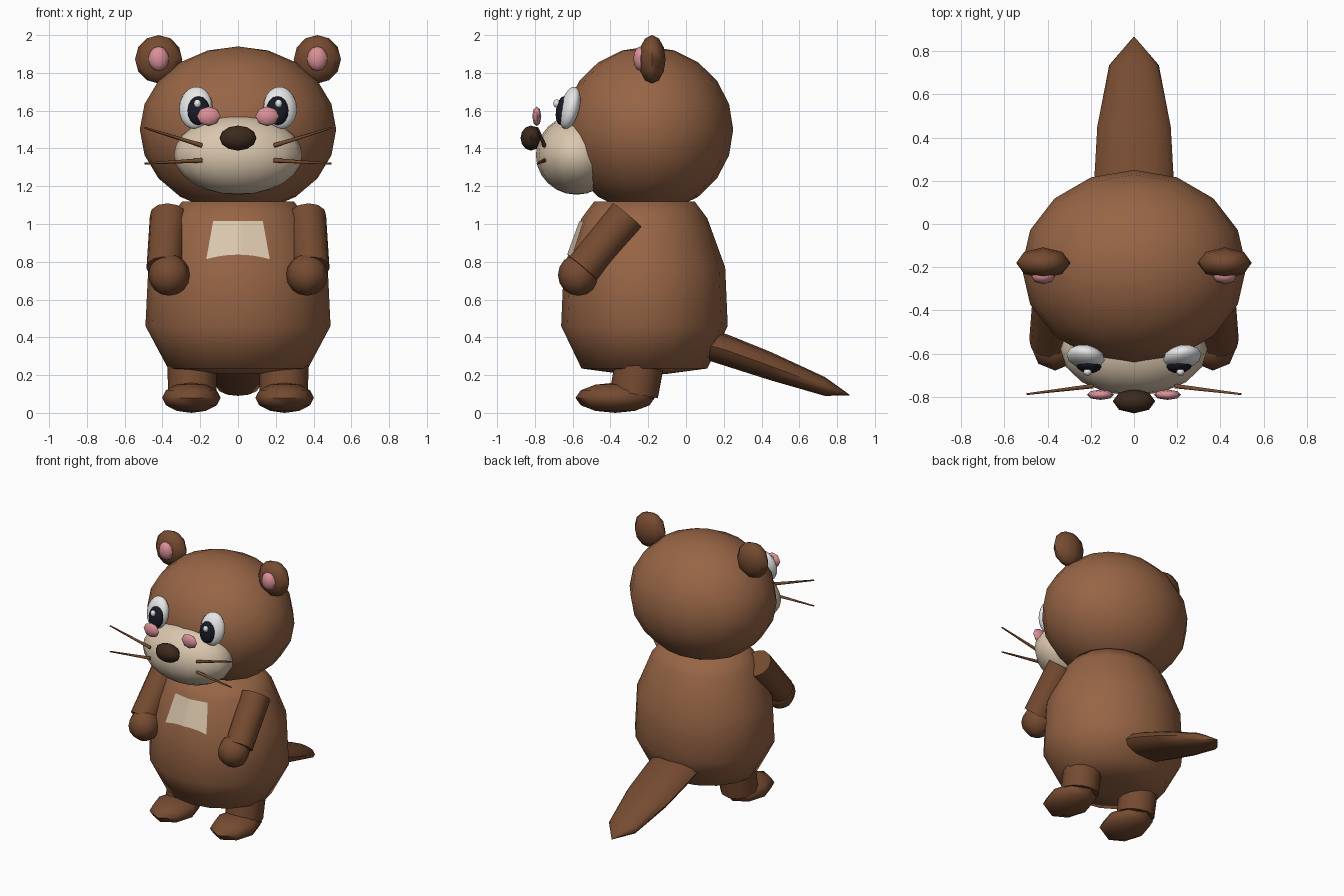
import bpy, bmesh, math
from mathutils import Vector, Matrix

cube = bpy.data.objects.get("Cube")
if cube:
    bpy.data.objects.remove(cube, do_unlink=True)


def material(name, rgb):
    m = bpy.data.materials.new(name)
    m.use_nodes = True
    m.diffuse_color = (*rgb, 1)
    m.node_tree.nodes["Principled BSDF"].inputs["Base Color"].default_value = (*rgb, 1)
    return m


FUR = material("fur brown", (0.31, 0.13, 0.06))
DARK_FUR = material("dark fur brown", (0.18, 0.07, 0.03))
CREAM = material("cream", (0.70, 0.57, 0.42))
PINK = material("pink", (0.70, 0.28, 0.31))
NOSE = material("nose brown", (0.045, 0.023, 0.013))
WHITE = material("white", (0.85, 0.85, 0.85))
BLACK = material("pupil black", (0.01, 0.01, 0.02))


def finish(name, bm, mat):
    bmesh.ops.recalc_face_normals(bm, faces=bm.faces)
    mesh = bpy.data.meshes.new(name)
    bm.to_mesh(mesh)
    bm.free()
    mesh.materials.append(mat)
    ob = bpy.data.objects.new(name, mesh)
    bpy.context.collection.objects.link(ob)
    bpy.ops.object.select_all(action="DESELECT")
    ob.select_set(True)
    bpy.context.view_layer.objects.active = ob
    bpy.ops.object.shade_smooth_by_angle(angle=math.radians(60))
    return ob


def ball(name, center, radii, mat, segs=8, rings=6, tilt=0, turn=0):
    bm = bmesh.new()
    bmesh.ops.create_uvsphere(bm, u_segments=segs, v_segments=rings, radius=1)
    spin = Matrix.Rotation(math.radians(turn), 4, "Z") @ Matrix.Rotation(math.radians(tilt), 4, "X")
    bm.transform(Matrix.Translation(center) @ spin @ Matrix.Diagonal((*radii, 1)))
    return finish(name, bm, mat)


def rod(name, start, end, r1, r2, mat, segs=12):
    a, b = Vector(start), Vector(end)
    bm = bmesh.new()
    bmesh.ops.create_cone(bm, cap_ends=True, segments=segs, radius1=r1, radius2=r2, depth=(b - a).length)
    bm.transform(Matrix.Translation((a + b) / 2) @ (b - a).to_track_quat("Z", "Y").to_matrix().to_4x4())
    return finish(name, bm, mat)


def loft(name, rings, across, mat, segs=16):
    """Skin elliptical rings (y, z, x radius, other radius); across is the other radius direction."""
    bm = bmesh.new()
    loops = []
    for y, z, rx, r2 in rings:
        loop = []
        for i in range(segs):
            t = math.tau * i / segs
            loop.append(bm.verts.new(Vector((rx * math.cos(t), y, z)) + Vector(across) * r2 * math.sin(t)))
        loops.append(loop)
    for low, high in zip(loops, loops[1:]):
        for i in range(segs):
            j = (i + 1) % segs
            bm.faces.new((low[i], low[j], high[j], high[i]))
    bm.faces.new(loops[0])
    bm.faces.new(loops[-1])
    return finish(name, bm, mat)


# Torso
profile = [(0.205, 0.12), (0.235, 0.37), (0.46, 0.49), (0.77, 0.475), (1.03, 0.37), (1.12, 0.295)]
body = loft("body", [(-0.22, z, r, r * 0.9) for z, r in profile], (0, 1, 0), FUR)

# Chest patch, wrapped on the front of the torso
bm = bmesh.new()
bmesh.ops.create_grid(bm, x_segments=12, y_segments=8, size=1)
for v in bm.verts:
    x, h = v.co.x, v.co.y
    width = 0.148 - 0.018 * h
    v.co = (x * width, -0.9, 0.918 + 0.094 * h - 0.012 * (1 - h) * (x * x - 0.5))
patch = finish("chest_patch", bm, CREAM)
wrap = patch.modifiers.new("wrap", "SHRINKWRAP")
wrap.target = body
wrap.wrap_method = "PROJECT"
wrap.use_project_y = True
wrap.use_project_z = False
wrap.use_positive_direction = True
wrap.use_negative_direction = False
wrap.offset = 0.006
wrap.wrap_mode = "ABOVE_SURFACE"

# Head, muzzle and nose
ball("head", (0, -0.2, 1.5), (0.52, 0.45, 0.44), FUR, 16, 10)
ball("muzzle", (0, -0.58, 1.365), (0.34, 0.215, 0.21), CREAM, 16, 12)
ball("nose", (0, -0.82, 1.455), (0.098, 0.056, 0.066), NOSE, 8, 6)

# Tail, flattened and pointed
tail_rings = [(0.08, 0.37, 0.18, 0.08), (0.22, 0.33, 0.183, 0.085), (0.45, 0.247, 0.17, 0.075),
              (0.735, 0.14, 0.115, 0.05), (0.865, 0.095, 0.003, 0.002)]
loft("tail", tail_rings, (0, 0, 1), DARK_FUR, 12)

# Paired parts
for side, s in (("left", 1), ("right", -1)):
    # Ears
    ball(side + "_ear", (s * 0.42, -0.18, 1.872), (0.125, 0.072, 0.128), DARK_FUR)
    ball(side + "_inner_ear", (s * 0.42, -0.242, 1.875), (0.055, 0.037, 0.065), PINK)
    # Eyes
    ball(side + "_eye", (s * 0.224, -0.615, 1.615), (0.09, 0.05, 0.115), WHITE, 12, 10, -14, s * 10)
    ball(side + "_pupil", (s * 0.21, -0.655, 1.6), (0.06, 0.034, 0.077), BLACK, 12, 8, -8, s * 6)
    ball(side + "_eye_glint", (s * 0.215, -0.685, 1.638), (0.02, 0.018, 0.022), WHITE)
    # Cheeks
    ball(side + "_cheek", (s * 0.155, -0.79, 1.57), (0.063, 0.024, 0.052), PINK, 8, 4)
    # Whiskers
    for level, z1, z2 in (("upper", 1.415, 1.51), ("lower", 1.337, 1.32)):
        rod(f"{side}_{level}_whisker", (s * 0.19, -0.75, z1), (s * 0.495, -0.787, z2), 0.012, 0.005, DARK_FUR, 6)
    # Arms
    rod(side + "_arm", (s * 0.367, -0.31, 1.045), (s * 0.39, -0.545, 0.765), 0.1, 0.095, DARK_FUR)
    ball(side + "_hand", (s * 0.365, -0.57, 0.73), (0.11, 0.108, 0.11), DARK_FUR, 8, 8)
    # Legs
    rod(side + "_leg", (s * 0.243, -0.245, 0.27), (s * 0.243, -0.275, 0.1), 0.13, 0.128, DARK_FUR)
    ball(side + "_foot", (s * 0.247, -0.375, 0.08), (0.155, 0.21, 0.08), DARK_FUR, 8, 6)
